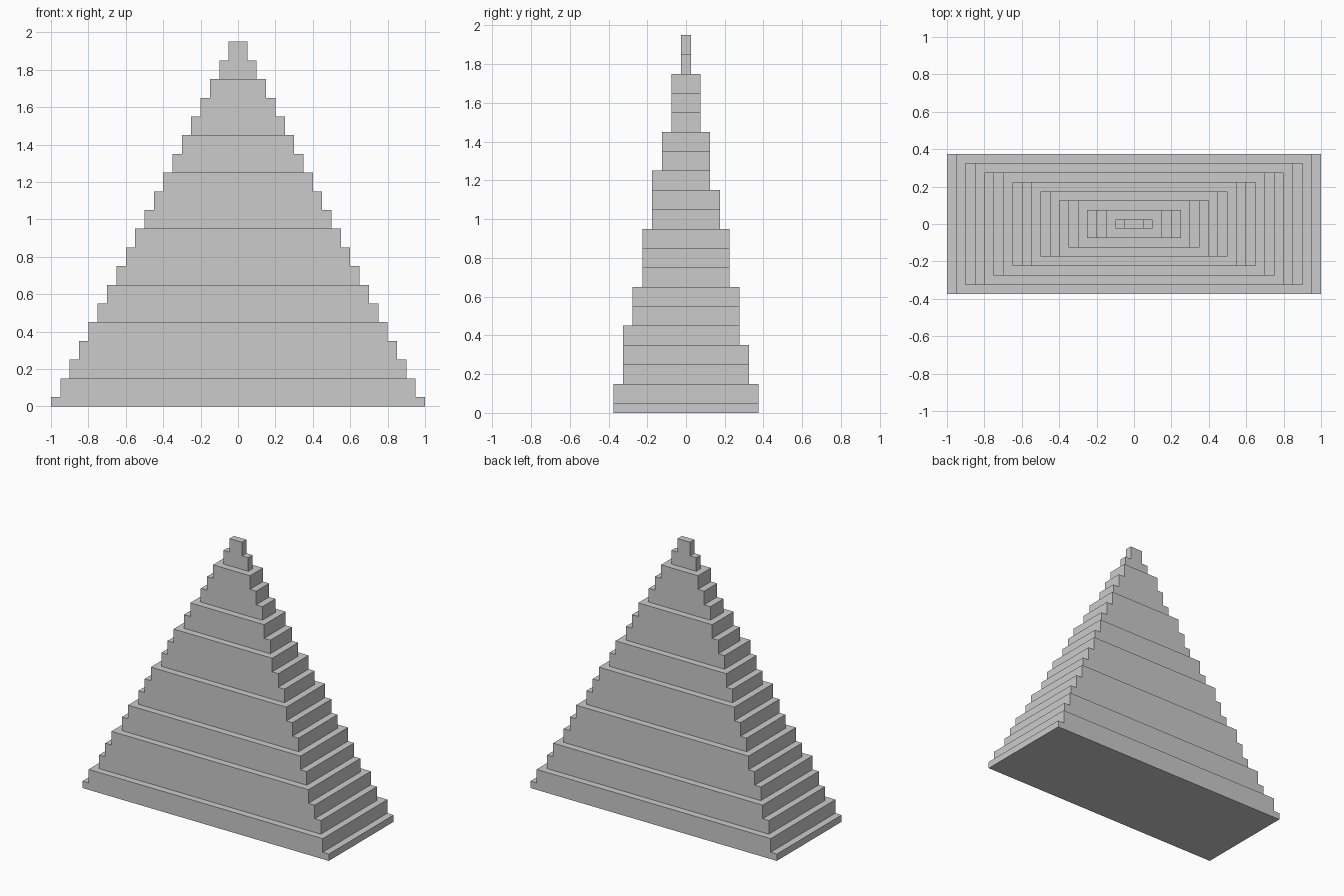
import bpy
import bmesh

if "Cube" in bpy.data.objects:
    bpy.data.objects.remove(bpy.data.objects["Cube"])

LAYERS = 20
STEP = 0.05          # how far each terrace steps in


def layer_outline(k):
    """Plan rectangle of layer k; the long sides step in on slightly different layers."""
    x = 1.0 - STEP * k
    front = -(0.375 - STEP * ((3 * k + 3) // 8))
    back = 0.375 - STEP * ((3 * k + 4) // 8)
    return [(-x, front), (x, front), (x, back), (-x, back)]


bm = bmesh.new()


def ring(k, z):
    return [bm.verts.new((x, y, z)) for x, y in layer_outline(k)]


# Bottom and top rings of every layer
lower = [ring(k, max(0.0, 0.1 * k - 0.05)) for k in range(LAYERS)]
upper = [ring(k, 0.1 * k + 0.05) for k in range(LAYERS)]

# Base and cap
bm.faces.new(lower[0][::-1])
bm.faces.new(upper[-1])

# Risers and treads around each layer
for k in range(LAYERS):
    b, t = lower[k], upper[k]
    for i in range(4):
        j = (i + 1) % 4
        wall = [b[i], b[j], t[j], t[i]]
        if k < LAYERS - 1:
            n = lower[k + 1]
            flush = i in (0, 2) and abs(n[i].co.y - t[i].co.y) < 1e-4
            if flush:        # the wall carries straight on into the next layer
                wall = [b[i], b[j], t[j], n[j], n[i], t[i]]
            else:            # tread
                bm.faces.new((t[i], t[j], n[j], n[i]))
        bm.faces.new(wall)

# Merge flush walls and treads into single flat faces
bmesh.ops.dissolve_limit(bm, angle_limit=0.01, verts=bm.verts[:], edges=bm.edges[:])
bmesh.ops.recalc_face_normals(bm, faces=bm.faces[:])

mesh = bpy.data.meshes.new("stepped_pyramid")
bm.to_mesh(mesh)
bm.free()
pyramid = bpy.data.objects.new("stepped_pyramid", mesh)
bpy.context.collection.objects.link(pyramid)
